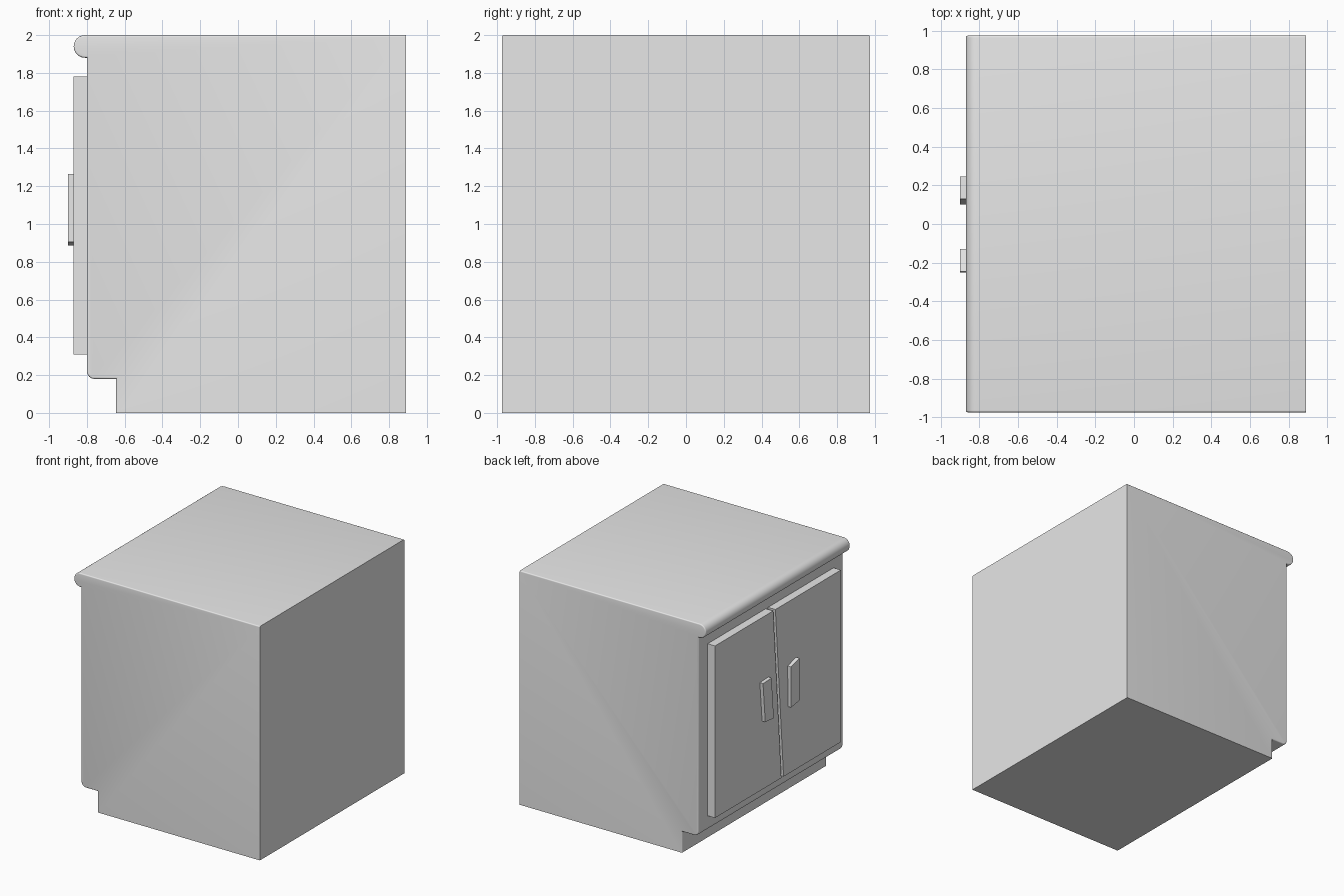
import bpy, bmesh
from math import cos, sin, radians

if "Cube" in bpy.data.objects:
    bpy.data.objects.remove(bpy.data.objects["Cube"], do_unlink=True)

grey = bpy.data.materials.new("light grey")
grey.use_nodes = True
colour = (0.8, 0.8, 0.8, 1)
grey.diffuse_color = colour
grey.node_tree.nodes["Principled BSDF"].inputs["Base Color"].default_value = colour


def arc(cx, cz, r, start, end, steps=8):
    """Points on a circular arc, angles in degrees."""
    turn = [radians(start + (end - start) * i / steps) for i in range(steps + 1)]
    return [(cx + r * cos(a), cz + r * sin(a)) for a in turn]


def extrude(name, points, move, rounding=None):
    """Extrude a closed outline by a vector; optionally round chosen edges."""
    bm = bmesh.new()
    face = bm.faces.new([bm.verts.new(p) for p in points])
    result = bmesh.ops.extrude_face_region(bm, geom=[face], use_keep_orig=True)
    moved = [v for v in result["geom"] if isinstance(v, bmesh.types.BMVert)]
    bmesh.ops.translate(bm, verts=moved, vec=move)
    bmesh.ops.recalc_face_normals(bm, faces=bm.faces)
    if rounding:
        size, rule = rounding
        bmesh.ops.bevel(bm, geom=[e for e in bm.edges if rule(e)], offset=size,
                        segments=5, profile=0.5, affect="EDGES", clamp_overlap=True)
    mesh = bpy.data.meshes.new(name)
    bm.to_mesh(mesh)
    bm.free()
    mesh.materials.append(grey)
    obj = bpy.data.objects.new(name, mesh)
    bpy.context.collection.objects.link(obj)
    return obj


# Cabinet: side profile with rolled worktop lip and recessed plinth
BACK, HALF = 0.89, 0.975
profile = [(BACK, 0), (BACK, 2)]
profile += arc(-0.81, 1.94, 0.06, 90, 270, 12)
profile += [(-0.80, 1.88)]
profile += arc(-0.76, 0.22, 0.04, 180, 270, 6)
profile += [(-0.645, 0.18), (-0.645, 0)]


def side_outline(edge):
    a, b = (v.co for v in edge.verts)
    mid = (a + b) / 2
    return abs(a.y - b.y) < 0.001 and mid.x < BACK - 0.001 and mid.z > 0.001


cabinet = extrude("cabinet", [(x, -HALF, z) for x, z in profile],
                  (0, 2 * HALF, 0), (0.035, side_outline))
bpy.ops.object.select_all(action="DESELECT")
cabinet.select_set(True)
bpy.context.view_layer.objects.active = cabinet
bpy.ops.object.shade_smooth_by_angle(angle=radians(35))


def panel(name, outline, inner, outer):
    """Flat plate facing -x, outlined in (y, z)."""
    return extrude(name, [(inner, y, z) for y, z in outline], (outer - inner, 0, 0))


# Doors meeting along a slightly slanted gap
LOW, HIGH = 0.31, 1.78
for name, side, gap in (("left_door", 1, 0.015), ("right_door", -1, -0.015)):
    panel(name, [(side * 0.85, LOW), (side * 0.85, HIGH),
                 (gap + 0.05, HIGH), (gap - 0.06, LOW)], -0.79, -0.87)

# Handles
panel("left_handle", [(0.245, 1.235), (0.13, 1.24), (0.10, 0.885), (0.215, 0.895)],
      -0.865, -0.90)
panel("right_handle", [(-0.13, 1.235), (-0.245, 1.265), (-0.25, 0.905), (-0.135, 0.885)],
      -0.865, -0.90)
